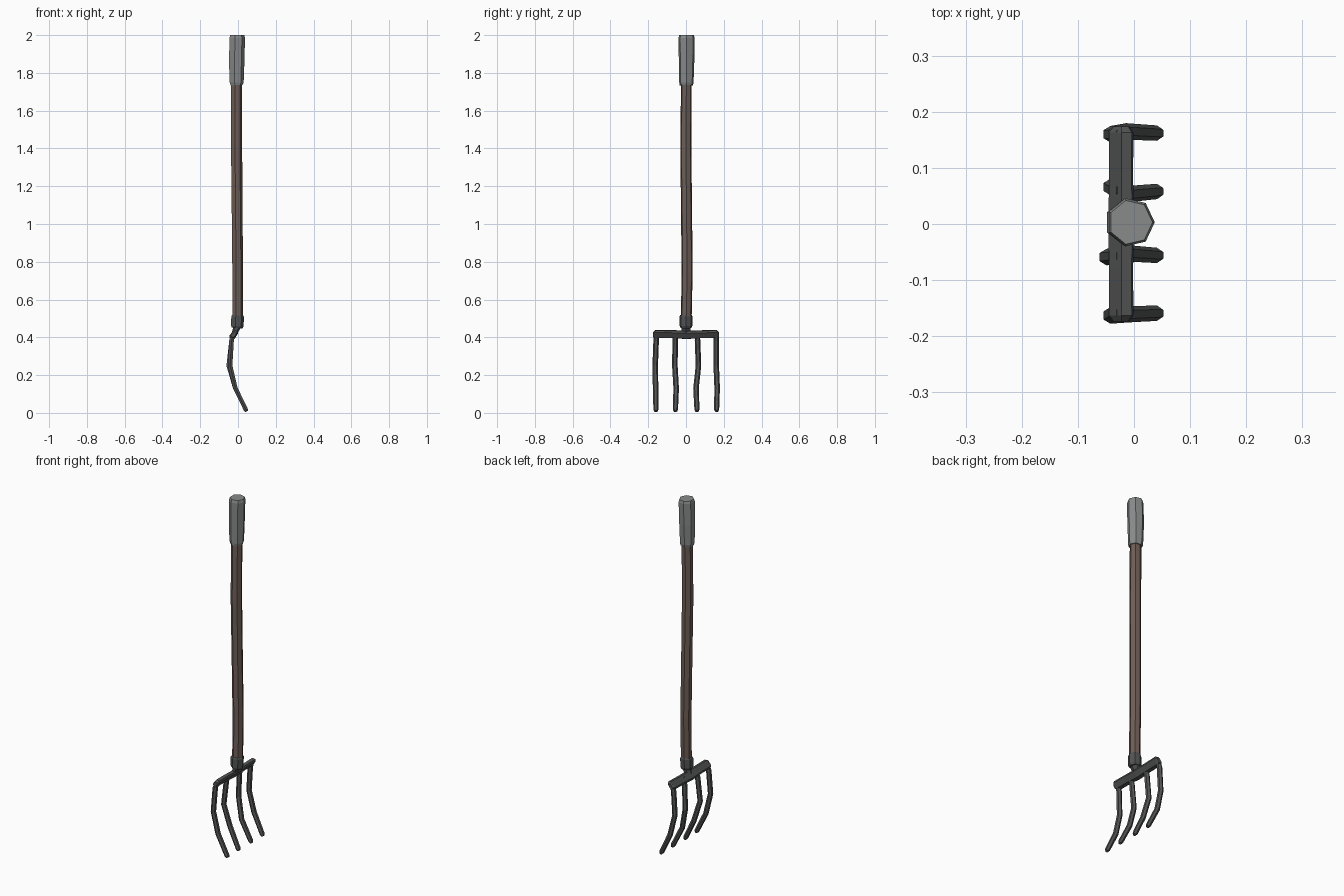
import bpy
from math import cos, sin, tau
from mathutils import Vector


def material(name, rgb):
    m = bpy.data.materials.new(name)
    m.diffuse_color = (*rgb, 1)
    return m


WOOD = material("brown_wood", (0.16, 0.115, 0.095))
IRON = material("dark_iron", (0.085, 0.087, 0.088))
GRIP = material("grey_grip", (0.25, 0.26, 0.26))


def skin(name, rings, mat):
    """Flat-shaded closed solid through a list of equal-sized rings."""
    n = len(rings[0])
    faces = [(a * n + i, a * n + (i + 1) % n, (a + 1) * n + (i + 1) % n, (a + 1) * n + i)
             for a in range(len(rings) - 1) for i in range(n)]
    last = (len(rings) - 1) * n
    faces += [tuple(reversed(range(n))), tuple(range(last, last + n))]
    me = bpy.data.meshes.new(name)
    me.from_pydata([p for r in rings for p in r], [], faces)
    me.materials.append(mat)
    ob = bpy.data.objects.new(name, me)
    bpy.context.collection.objects.link(ob)
    return ob


def tube(name, path, sides, mat, phase=0.0):
    """Tube along (x, y, z, depth radius, width radius) points."""
    pts = [Vector(p[:3]) for p in path]
    rings = []
    for i, p in enumerate(path):
        t = pts[min(i + 1, len(pts) - 1)] - pts[max(i - 1, 0)]
        t.y = 0
        across = Vector((0, 1, 0))
        depth = across.cross(t.normalized())
        rings.append([pts[i] + depth * p[3] * cos(phase + tau * k / sides)
                      + across * p[4] * sin(phase + tau * k / sides) for k in range(sides)])
    return skin(name, rings, mat)


# Wooden shaft, slightly crooked
tube("shaft", [(-0.003, 0.001, 0.47, 0.029, 0.029), (-0.003, 0.006, 0.75, 0.030, 0.030),
               (-0.006, 0.003, 1.05, 0.030, 0.030), (-0.009, -0.001, 1.42, 0.031, 0.030),
               (-0.009, 0.002, 1.75, 0.031, 0.029)], 7, WOOD)

# Hand grip
tube("grip", [(-0.008, 0.002, 1.735, 0.034, 0.036), (-0.009, 0.002, 1.75, 0.039, 0.039),
              (-0.009, 0.003, 1.86, 0.043, 0.042), (-0.006, 0.003, 1.985, 0.043, 0.044),
              (-0.006, 0.003, 2.0, 0.039, 0.040)], 7, GRIP)

# Metal collar and bent neck
tube("collar", [(-0.006, 0.0, 0.45, 0.030, 0.030), (-0.005, 0.0, 0.46, 0.035, 0.034),
                (-0.004, 0.0, 0.51, 0.035, 0.035), (-0.004, 0.0, 0.518, 0.030, 0.031)], 7, IRON)
tube("neck", [(-0.026, 0.0, 0.405, 0.014, 0.022), (-0.016, 0.0, 0.43, 0.015, 0.026),
              (-0.005, 0.0, 0.455, 0.020, 0.029)], 6, IRON)

# Crossbar: leaning section swept across, narrowed at both ends
SECTION = [(-0.022, 0.438), (-0.003, 0.434), (0.0, 0.423),
           (-0.018, 0.394), (-0.042, 0.393), (-0.046, 0.407)]
cx, cz = -0.022, 0.415
bar = []
for y, s, dz in [(-0.174, 0.6, 0.0), (-0.163, 0.95, 0.002), (-0.08, 0.93, 0.002),
                 (0, 1, -0.002), (0.08, 0.93, 0.001), (0.163, 0.95, 0.003), (0.174, 0.6, 0.0)]:
    bar.append([(cx + (x - cx) * s, y, cz + (z - cz) * s + dz) for x, z in SECTION])
skin("crossbar", bar, IRON)

# Curved tines: side profile (x, z, radius) shared, sideways wobble per tine
PROFILE = [(-0.022, 0.425, 0.011), (-0.034, 0.385, 0.014), (-0.042, 0.25, 0.014),
           (-0.014, 0.13, 0.014), (0.041, 0.018, 0.013), (0.046, 0.008, 0.009)]
WOBBLE = {
    "tine_1": (0.000, (-0.158, -0.158, -0.163, -0.161, -0.159, -0.159)),
    "tine_2": (-0.007, (-0.057, -0.057, -0.059, -0.052, -0.056, -0.056)),
    "tine_3": (0.000, (0.060, 0.061, 0.066, 0.053, 0.058, 0.058)),
    "tine_4": (0.000, (0.160, 0.160, 0.160, 0.165, 0.162, 0.162)),
}
for name, (bulge, ys) in WOBBLE.items():
    tube(name, [(x + (bulge if i == 2 else 0), y, z, r, r * 1.05)
                for i, ((x, z, r), y) in enumerate(zip(PROFILE, ys))], 6, IRON, tau / 12)
